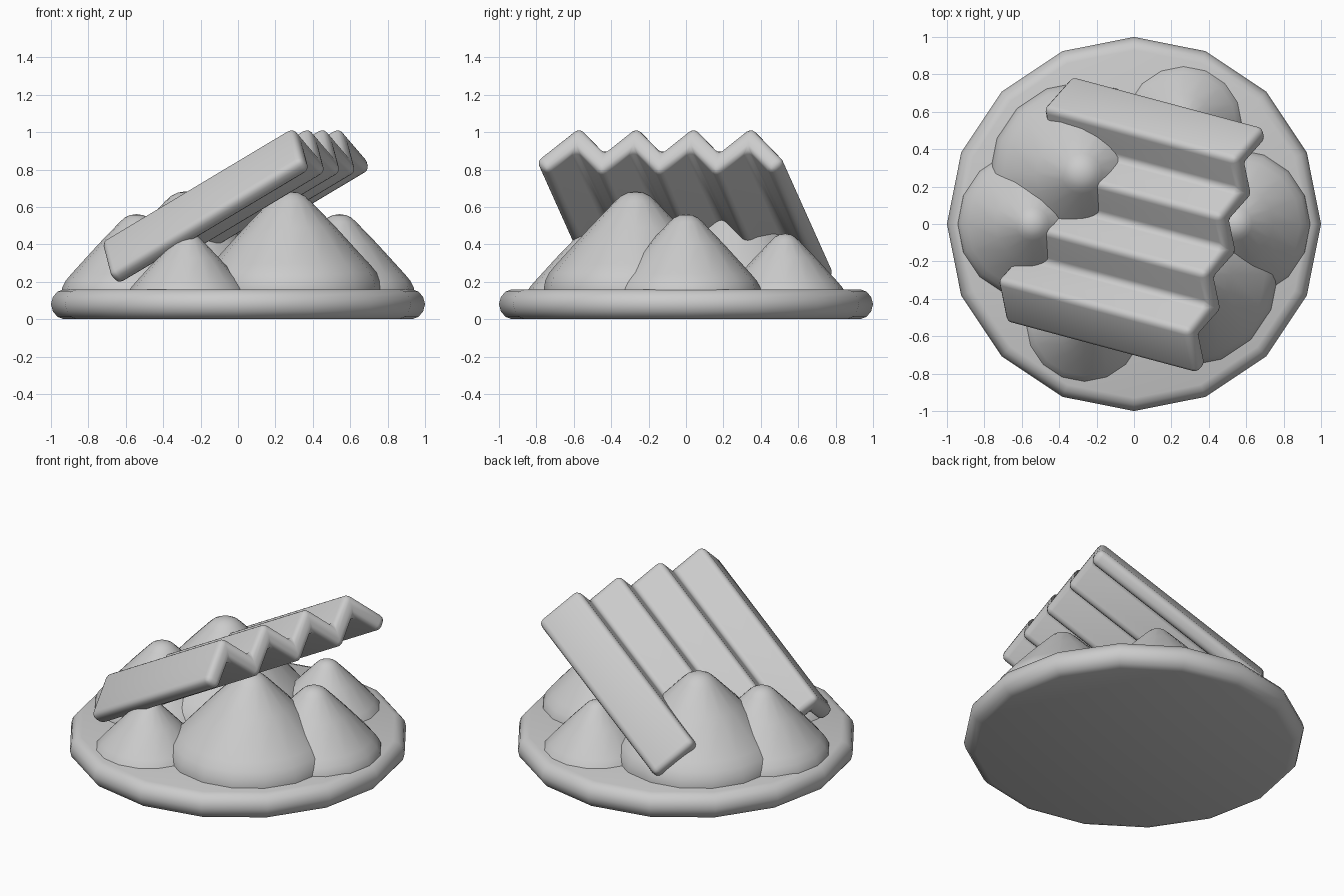
import bpy, bmesh
from math import radians, sin, cos, pi
from mathutils import Matrix, Vector

if "Cube" in bpy.data.objects:
    bpy.data.objects.remove(bpy.data.objects["Cube"])


def finish(bm, name, angle=40):
    bmesh.ops.recalc_face_normals(bm, faces=bm.faces)
    mesh = bpy.data.meshes.new(name)
    bm.to_mesh(mesh)
    bm.free()
    ob = bpy.data.objects.new(name, mesh)
    bpy.context.collection.objects.link(ob)
    bpy.ops.object.select_all(action='DESELECT')
    ob.select_set(True)
    bpy.context.view_layer.objects.active = ob
    bpy.ops.object.shade_smooth_by_angle(angle=radians(angle))
    return ob


def revolve(name, profile, sides=16, scale=1.0, centre=(0, 0)):
    bm = bmesh.new()
    verts = [bm.verts.new((r * scale, 0, z * scale)) for r, z in profile]
    edges = [bm.edges.new(pair) for pair in zip(verts, verts[1:])]
    bmesh.ops.spin(bm, geom=verts + edges, cent=(0, 0, 0), axis=(0, 0, 1),
                   angle=2 * pi, steps=sides, use_duplicate=False)
    bmesh.ops.remove_doubles(bm, verts=bm.verts, dist=1e-4)
    bmesh.ops.translate(bm, verts=bm.verts, vec=(*centre, 0))
    return finish(bm, name)


# Round plate with a soft rim
revolve("plate", [(0, 0), (.93, 0), (.965, .012), (.99, .042), (1, .08),
                  (.99, .118), (.965, .148), (.93, .16), (0, .16)])

# Blunt mounds: three sizes, each repeated by a half turn
mound = [(0, .1), (.98, .1), (1, .22), (1, .34), (.985, .42), (.94, .51),
         (.86, .605), (.5, 1.0), (.22, 1.29), (.16, 1.345), (.09, 1.38), (0, 1.395)]
for size, radius, x, y in (("large", .49, .28, -.27),
                           ("medium", .403, .543, 0),
                           ("small", .328, .265, .53)):
    for side, s in (("a", 1), ("b", -1)):
        revolve(f"{size}_mound_{side}", mound, 16, radius, (x * s, y * s))

# Corrugated sheet: zigzag section, extruded and tilted over the mounds
step, drop, half, length = .1585, .158, .07, 1.23
zig = [((i - 4) * step, 0 if i % 2 else -drop) for i in range(9)]
out, down = .022, .022                        # ends reach a little further
upper = [(v, w + half) for v, w in zig]
lower = [(v, w - half) for v, w in zig]
# end cuts square to the sheet
e = half / 2 + out
upper[0], upper[-1] = [(s * (4 * step + e), -drop + half - e) for s in (-1, 1)]
lower[0], lower[-1] = [(s * (4 * step - half / 2 + out), -drop - half / 2 - down) for s in (-1, 1)]

bm = bmesh.new()
ends = [[bm.verts.new((u, v, w)) for v, w in upper + lower[::-1]]
        for u in (-length / 2, length / 2)]
n = len(ends[0])
for ring in ends:
    bm.faces.new(ring)
for i in range(n):
    j = (i + 1) % n
    bm.faces.new((ends[0][i], ends[0][j], ends[1][j], ends[1][i]))
bmesh.ops.recalc_face_normals(bm, faces=bm.faces)
bmesh.ops.bevel(bm, geom=list(bm.edges), offset=.036, offset_type='OFFSET',
                segments=3, profile=.5, affect='EDGES', clamp_overlap=True)
turn, tilt = radians(-15), radians(30)
along = Vector((cos(turn) * cos(tilt), sin(turn) * cos(tilt), sin(tilt)))
across = Vector((-sin(turn), cos(turn), 0))
normal = along.cross(across)
frame = Matrix((along, across, normal)).transposed().to_4x4()
bmesh.ops.transform(bm, verts=bm.verts,
                    matrix=Matrix.Translation((-.066, .015, .668)) @ frame)
finish(bm, "corrugated_sheet")
